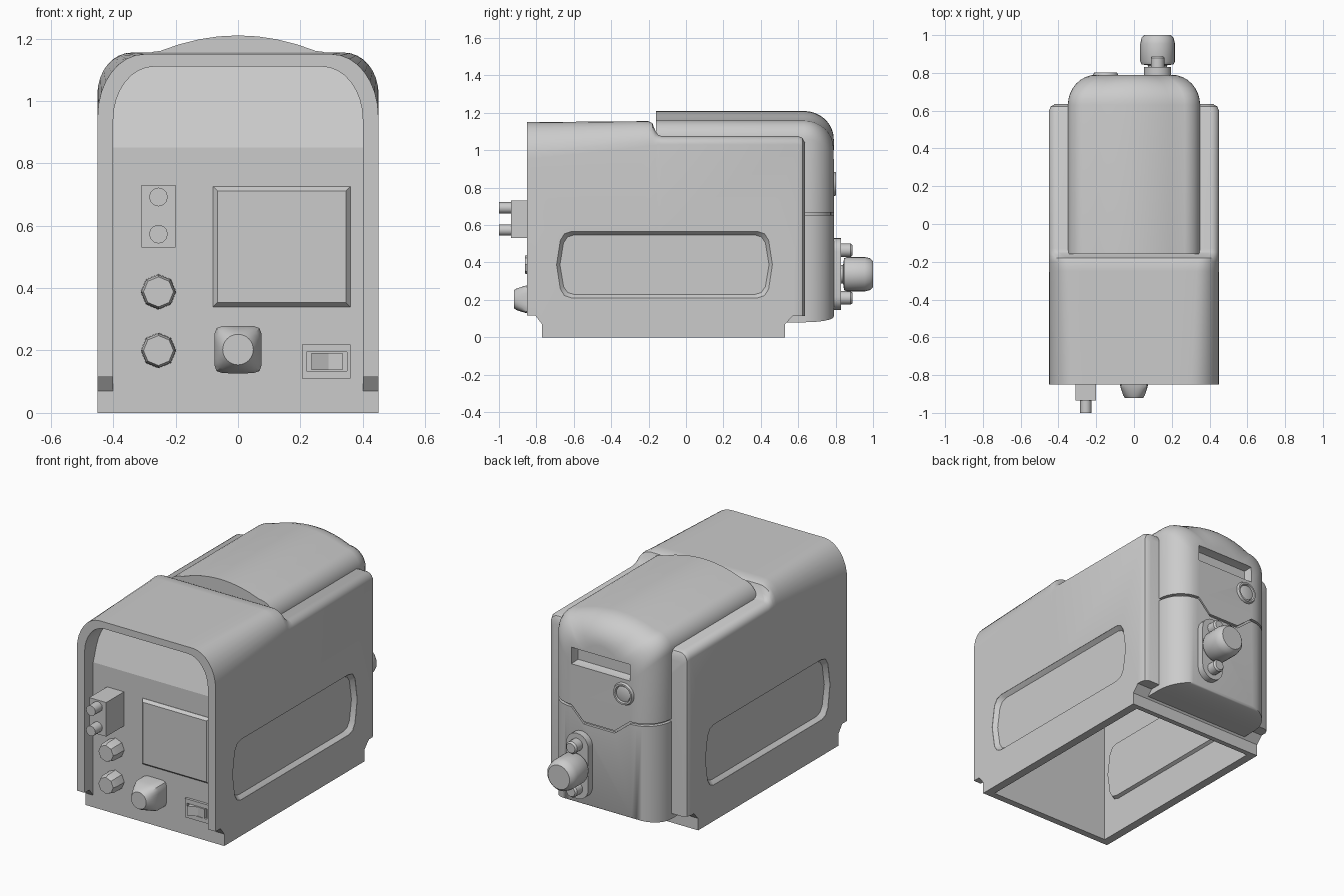
import bpy, bmesh
from math import sin, cos, pi, radians

if "Cube" in bpy.data.objects:
    bpy.data.objects.remove(bpy.data.objects["Cube"])


def loft(name, rings, smooth=True):
    """Closed solid skinned through equal-length rings of 3D points."""
    bm = bmesh.new()
    vr = [[bm.verts.new(p) for p in r] for r in rings]
    n = len(vr[0])
    for a, b in zip(vr, vr[1:]):
        for i in range(n):
            j = (i + 1) % n
            bm.faces.new((a[i], a[j], b[j], b[i]))
    bm.faces.new(vr[0])
    bm.faces.new(vr[-1])
    bmesh.ops.recalc_face_normals(bm, faces=bm.faces)
    me = bpy.data.meshes.new(name)
    bm.to_mesh(me)
    bm.free()
    ob = bpy.data.objects.new(name, me)
    bpy.context.collection.objects.link(ob)
    if smooth:
        shade(ob)
    return ob


def activate(ob):
    bpy.ops.object.select_all(action='DESELECT')
    ob.select_set(True)
    bpy.context.view_layer.objects.active = ob


def shade(ob):
    activate(ob)
    bpy.ops.object.shade_smooth_by_angle(angle=radians(32))


def cut(ob, *cutters, keep=False):
    for c in cutters:
        activate(ob)
        m = ob.modifiers.new("cut", 'BOOLEAN')
        m.operation, m.solver, m.object = 'DIFFERENCE', 'EXACT', c
        bpy.ops.object.modifier_apply(modifier=m.name)
        if not keep:
            bpy.data.objects.remove(c)
    shade(ob)


def box(name, lo, hi, bevel=0):
    (a, b, c), (d, e, f) = lo, hi
    ob = loft(name, [[(a, y, c), (d, y, c), (d, y, f), (a, y, f)] for y in (b, e)], False)
    if bevel:
        activate(ob)
        m = ob.modifiers.new("bevel", 'BEVEL')
        m.width, m.segments = bevel, 2
        bpy.ops.object.modifier_apply(modifier=m.name)
        shade(ob)
    return ob


def prism_x(name, yz, x0, x1):
    return loft(name, [[(x, y, z) for y, z in yz] for x in (x0, x1)], False)


def lathe_y(name, x, z, prof, n=24, turn=0):
    """Round part along y from (radius, y) pairs."""
    return loft(name, [[(x + r * cos(2 * pi * i / n + turn), y, z + r * sin(2 * pi * i / n + turn))
                        for i in range(n)] for r, y in prof])


def arch(w, top, rx, rz, zb=0, crown=0):
    """Arch cross-section in x, z with rounded shoulders and an optional crown."""
    half = [(w, zb)]
    half += [(w - rx + rx * cos(a * pi / 16), top - crown - rz + rz * sin(a * pi / 16)) for a in range(9)]
    half += [((w - rx) * k, top - crown * k * k) for k in (.75, .5, .25)]
    return half + [(0, top)] + [(-x, z) for x, z in reversed(half)]


def at_y(sec, y):
    return [(x, y, z) for x, z in sec]


# Outer shell: lofted arch with a step down behind the hood
shell_rings = [(-.85, .45, 1.15, .15, .20), (-.25, .45, 1.155, .12, .14), (-.20, .45, 1.155, .11, .13),
               (-.18, .45, 1.145, .10, .12), (-.165, .45, 1.105, .07, .08), (-.15, .45, 1.083, .05, .05),
               (-.13, .45, 1.075, .045, .045), (.60, .45, 1.075, .045, .045),
               (.622, .441, 1.066, .045, .045), (.635, .418, 1.043, .045, .045)]
shell = loft("outer_shell", [at_y(arch(*r[1:]), r[0]) for r in shell_rings])

# Recessed front panel, leaning back at the top
recess = loft("cut_recess", [at_y(arch(.40, 1.11, .13, .17, -.1), y) for y in (-1, -.77)])
lean = arch(.40, 1.11, .13, .17, .85)
wedge = loft("cut_lean", [at_y(lean, -.9), [(x, -.77 + .35 * (z - .85), z) for x, z in lean]])


def cavity():
    return box("cut_cavity", (-.40, -.73, -.1), (.40, .50, .84))


# Open underside and notched lower corners
notch_f = prism_x("cut_front", [(-1, -.1), (-.77, -.1), (-.77, .07), (-.805, .115), (-1, .115)], -.6, .6)
notch_b = prism_x("cut_back", [(.8, -.1), (.53, -.1), (.53, .07), (.57, .113), (.8, .113)], -.6, .6)
cut(shell, recess, wedge, cavity(), notch_f, notch_b)


# Long side pockets and their inner bosses
def pocket(inset, x):
    q = [(.577, .0), (.557, .13), (.535, .165), (.50, .177)]
    up = q + [(-a, b) for a, b in reversed(q)]
    loop = up + [(a, -b) for a, b in reversed(up[1:-1])]
    return [(x, -.115 + a * (1 - inset / .577), .388 + b * (1 - inset / .177)) for a, b in loop]


for s, side in ((1, "right"), (-1, "left")):
    cut(shell, loft("cut_pocket", [pocket(0, s * .5), pocket(0, s * .449), pocket(.018, s * .425)]))
    loft(side + "_pocket_boss", [pocket(0, s * .405), pocket(.01, s * .38)])


# Inner body with rounded rear end
def body(name, d=0):
    def sec(i):
        return arch(.35 - i - d, 1.21 - i - d, .1, .1, .08 + .2 * i + d, .05)
    rings = [at_y(sec(0), -.16 + d)]
    for k in range(9):
        t = k * pi / 16
        rings.append(at_y(sec(.15 * (1 - cos(t))), .63 - d + .16 * sin(t)))
    return loft(name, rings)


main = body("inner_body")

# Stepped seam groove around the rear end
seam = [(-.5, .66), (-.19, .66), (-.09, .58), (.11, .58), (.19, .66), (.5, .66)]
band = [(x, z - .007) for x, z in seam] + [(x, z + .007) for x, z in reversed(seam)]
groove = loft("cut_seam", [at_y(band, y) for y in (.6, .9)], False)
core = body("cut_core", .015)
cut(groove, core)

# Rear slot
slot = loft("cut_slot", [[(sx * (.19 - d), y, .953 + sz * (.048 - d)) for sx, sz in
                          ((-1, -1), (1, -1), (1, 1), (-1, 1))] for y, d in ((.9, 0), (.785, 0), (.745, .012))])
cut(main, cavity(), groove, slot)

# Rear round button with ring
lathe_y("rear_button_ring", -.15, .82,
        [(.066, .76), (.066, .79), (.06, .803), (.05, .803), (.046, .79), (.046, .76)], 24)
lathe_y("rear_button", -.15, .82, [(.044, .76), (.044, .796), (.036, .799)], 24)

# Rear connector: rounded plate, two screws, large knob
plate = [(.125 + .072 * cos(a * pi / 12), .338 + s * .12 + .072 * sin(a * pi / 12))
         for s, r in ((1, range(0, 13)), (-1, range(12, 25))) for a in r]
loft("connector_plate", [at_y(plate, y) for y in (.75, .83)])
for i, z in enumerate((.21, .465)):
    lathe_y(f"connector_screw_{i + 1}", .125, z, [(.036, .82), (.036, .88), (.028, .89)], 16)
lathe_y("connector_knob", .125, .337,
        [(.05, .80), (.05, .84), (.085, .845), (.092, .86), (.092, .955), (.085, .985), (.07, 1.0)], 24)

# Screen with sloped bezel
loft("screen", [[(.14 + sx * (.22 - d), y, .533 + sz * (.193 - d)) for sx, sz in
                 ((-1, -1), (1, -1), (1, 1), (-1, 1))] for y, d in ((-.76, 0), (-.772, 0), (-.788, .014))], False)

# Socket block with two pins
box("socket_block", (-.31, -.935, .53), (-.20, -.75, .73))
for i, z in enumerate((.573, .692)):
    lathe_y(f"socket_pin_{i + 1}", -.255, z, [(.03, -.92), (.03, -1.0)], 12)

# Two eight-sided dials
for i, z in enumerate((.20, .388)):
    lathe_y(f"dial_{i + 1}", -.255, z, [(.057, -.76), (.055, -.84), (.048, -.86)], 8)


# Square-to-round selector knob
def squircle(r, p, y, n=32):
    out = []
    for i in range(n):
        c, s = cos(2 * pi * i / n), sin(2 * pi * i / n)
        k = r / (abs(c) ** p + abs(s) ** p) ** (1 / p)
        out.append((k * c, y, .203 + k * s))
    return out


loft("selector_knob", [squircle(*a) for a in ((.076, 7, -.76), (.076, 7, -.845), (.068, 4, -.875),
                                              (.058, 2.4, -.905), (.049, 2, -.92))])

# Rocker switch in a frame
frame = box("switch_frame", (.205, -.785, .11), (.36, -.76, .22))
cut(frame, box("cut_switch", (.22, -.9, .135), (.35, -.772, .195)))
loft("switch_rocker", [[(x, y, z) for x, y in ((.235, -.765), (.235, -.81), (.29, -.785), (.335, -.79), (.335, -.765))]
                       for z in (.138, .192)], False)
